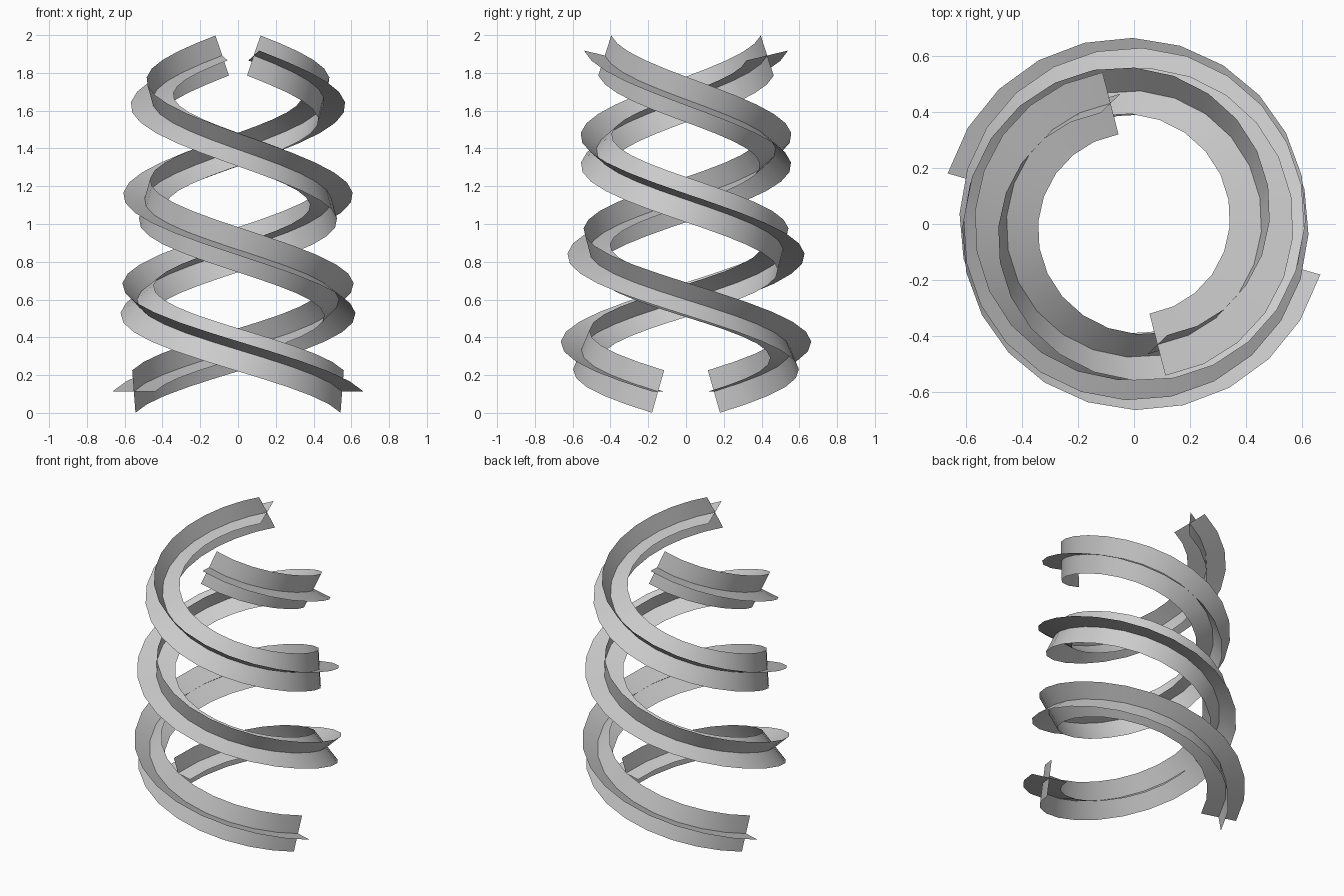
import bpy, bmesh
from math import radians, sin, cos
from mathutils import Vector

if "Cube" in bpy.data.objects:
    bpy.data.objects.remove(bpy.data.objects["Cube"])

SEGMENTS = 40
START, SWEEP = radians(-15), radians(604)   # clockwise climb
R0, R1 = 0.571, 0.438                       # tapering helix radius
Z0, Z1 = 0.113, 1.892
HALF = 0.117                                # half width of each ribbon


def point(t, turn):
    a = START + turn - SWEEP * t
    r = R0 + (R1 - R0) * t
    return Vector((r * cos(a), r * sin(a), Z0 + (Z1 - Z0) * t))


def tangent(t, turn):
    return (point(t + 1e-3, turn) - point(t - 1e-3, turn)).normalized()


def strand(name, turn):
    # two crossed ribbons carried along the helix without extra twist
    bm = bmesh.new()
    tan = tangent(0, turn)
    side = Vector((cos(START + turn), sin(START + turn), 0))
    rows = []
    for i in range(SEGMENTS + 1):
        t = i / SEGMENTS
        new_tan = tangent(t, turn)
        side = tan.rotation_difference(new_tan) @ side
        tan = new_tan
        side = (side - tan * side.dot(tan)).normalized()
        up = tan.cross(side)
        p = point(t, turn)
        rows.append([bm.verts.new(p + d * s * HALF)
                     for d in (side, up) for s in (-1, 1)])
    for a, b in zip(rows, rows[1:]):
        for k in (0, 2):
            bm.faces.new((a[k], a[k + 1], b[k + 1], b[k])).smooth = True
    mesh = bpy.data.meshes.new(name)
    bm.to_mesh(mesh)
    bm.free()
    bpy.context.collection.objects.link(bpy.data.objects.new(name, mesh))


# pair of opposite strands
strand("helix_strand_a", 0)
strand("helix_strand_b", radians(180))
